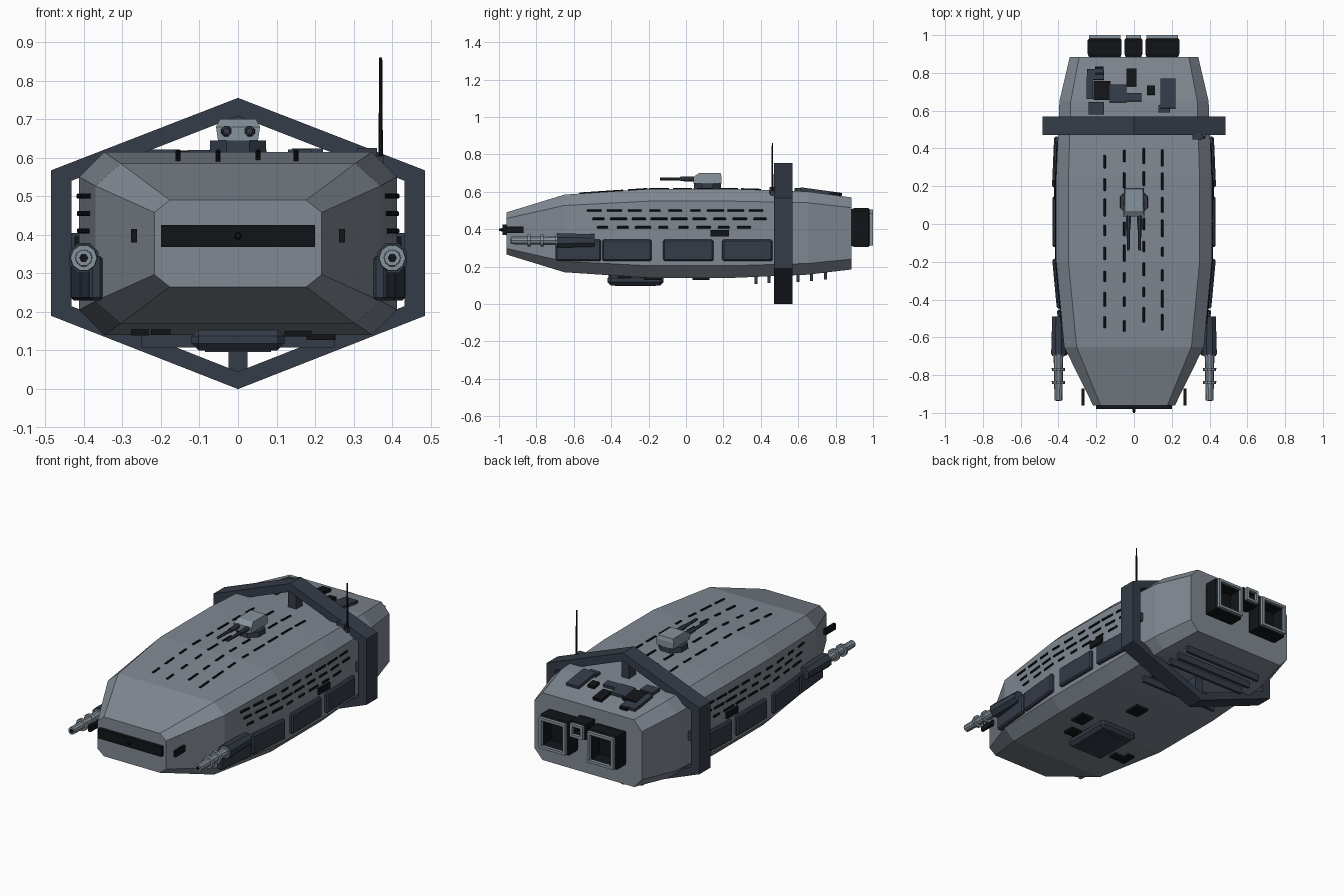
import bpy, bmesh, math, random
from mathutils import Matrix

if "Cube" in bpy.data.objects:
    bpy.data.objects.remove(bpy.data.objects["Cube"])
random.seed(4)


def material(name, rgb):
    m = bpy.data.materials.new(name)
    m.diffuse_color = (*rgb, 1)
    m.use_nodes = True
    m.node_tree.nodes["Principled BSDF"].inputs["Base Color"].default_value = m.diffuse_color
    return m


HULL = material("hull_grey", (0.22, 0.25, 0.29))
DARK = material("dark_blue_grey", (0.035, 0.045, 0.065))
BLACK = material("near_black", (0.006, 0.007, 0.009))
STEEL = material("steel", (0.24, 0.29, 0.33))


def finish(name, bm, mat):
    bmesh.ops.recalc_face_normals(bm, faces=bm.faces)
    me = bpy.data.meshes.new(name)
    bm.to_mesh(me)
    bm.free()
    ob = bpy.data.objects.new(name, me)
    bpy.context.collection.objects.link(ob)
    me.materials.append(mat)
    return ob


def box(name, loc, size, mat, bevel=0, yaw=0, pitch=0):
    bm = bmesh.new()
    bmesh.ops.create_cube(bm, size=1)
    bmesh.ops.scale(bm, vec=size, verts=bm.verts)
    if bevel:
        bmesh.ops.bevel(bm, geom=bm.edges[:], offset=bevel, segments=1, affect='EDGES')
    ob = finish(name, bm, mat)
    ob.location = loc
    ob.rotation_euler = (pitch, 0, yaw)
    return ob


def rod(name, loc, r1, r2, length, mat, sides=8, axis='Z'):
    bm = bmesh.new()
    bmesh.ops.create_cone(bm, cap_ends=True, segments=sides, radius1=r1, radius2=r2, depth=length)
    bmesh.ops.rotate(bm, verts=bm.verts, matrix=Matrix.Rotation(math.pi / sides, 3, 'Z'))
    if axis == 'Y':   # first radius faces the rear
        bmesh.ops.rotate(bm, verts=bm.verts, matrix=Matrix.Rotation(math.pi / 2, 3, 'X'))
    ob = finish(name, bm, mat)
    ob.location = loc
    return ob


def loft(name, rings, mat, closed=False):
    bm = bmesh.new()
    vs = [[bm.verts.new(p) for p in r] for r in rings]
    n = len(vs[0])
    pairs = list(zip(vs, vs[1:])) + ([(vs[-1], vs[0])] if closed else [])
    for a, b in pairs:
        for i in range(n):
            bm.faces.new((a[i], a[(i + 1) % n], b[(i + 1) % n], b[i]))
    if not closed:
        bm.faces.new(vs[0])
        bm.faces.new(vs[-1])
    return finish(name, bm, mat)


# hull stations: y, half width, bottom, top, side chamfer, height chamfer
STATIONS = [(-0.96, 0.217, 0.265, 0.49, 0.04, 0.032), (-0.65, 0.37, 0.17, 0.585, 0.066, 0.058),
            (-0.2, 0.412, 0.14, 0.615, 0.065, 0.065), (0.25, 0.412, 0.14, 0.615, 0.065, 0.065),
            (0.65, 0.395, 0.157, 0.602, 0.06, 0.06), (0.885, 0.34, 0.185, 0.57, 0.05, 0.055)]


def station(y):
    for a, b in zip(STATIONS, STATIONS[1:]):
        if y <= b[0]:
            t = (y - a[0]) / (b[0] - a[0])
            d = b[0] - a[0]
            w, z0, z1 = (a[i] + (b[i] - a[i]) * t for i in (1, 2, 3))
            return w, z0, z1, math.atan((b[1] - a[1]) / d), math.atan((b[3] - a[3]) / d)


# main hull
loft("hull", [[(w - c, y, t), (w, y, t - h), (w, y, b + h), (w - c, y, b),
               (c - w, y, b), (-w, y, b + h), (-w, y, t - h), (c - w, y, t)]
              for y, w, b, t, c, h in STATIONS], HULL)

# hexagonal frame around the rear and its struts
outer = [(0, 0.755), (0.485, 0.567), (0.485, 0.19), (0, 0), (-0.485, 0.19), (-0.485, 0.567)]
inner = [(0, 0.708), (0.432, 0.54), (0.432, 0.215), (0, 0.045), (-0.432, 0.215), (-0.432, 0.54)]
loft("ring_frame", [[(x, y, z) for x, z in p] for p, y in
                    ((outer, 0.47), (outer, 0.57), (inner, 0.57), (inner, 0.47))], DARK, closed=True)
box("frame_strut_top", (0, 0.52, 0.66), (0.05, 0.06, 0.13), DARK)
box("frame_strut_bottom", (0, 0.52, 0.1), (0.05, 0.06, 0.13), DARK)

# engines: open square nozzles with steel rims
for x, z, w, h in ((-0.155, 0.4, 0.18, 0.19), (0.15, 0.4, 0.18, 0.19), (-0.003, 0.468, 0.095, 0.09)):
    def square(k, y):
        return [(x + sx * (w / 2 - k), y, z + sz * (h / 2 - k))
                for sx, sz in ((-1, -1), (1, -1), (1, 1), (-1, 1))]
    loft("engine_body", [square(0.012, 0.87), square(0, 0.9), square(0, 0.975), square(0.01, 0.985),
                         square(0.022, 0.985), square(0.03, 0.92)], BLACK)
    loft("engine_rim", [square(0.007, 0.98), square(0.007, 1.0), square(0.022, 1.0), square(0.022, 0.98)],
         STEEL, closed=True)

# nose window, probe and side slots
box("nose_window", (0, -0.965, 0.397), (0.4, 0.03, 0.056), BLACK)
rod("nose_probe", (0, -0.985, 0.397), 0.012, 0.006, 0.03, BLACK, 8, 'Y')

for s in (-1, 1):
    box("nose_side_slot", (s * 0.27, -0.915, 0.397), (0.015, 0.09, 0.035), BLACK)
    box("frame_strut_side", (s * 0.42, 0.52, 0.38), (0.05, 0.06, 0.05), DARK)
    # armour panels
    for y0, y1, z1 in ((-0.7, -0.45, 0.345), (-0.45, -0.18, 0.345), (-0.125, 0.15, 0.345), (0.19, 0.465, 0.345)):
        y = (y0 + y1) / 2
        w, _, _, yaw, _ = station(y)
        box("side_panel", (s * (w + 0.002), y, (0.23 + z1) / 2), (0.036, y1 - y0 - 0.006, z1 - 0.23),
            DARK, 0.008, -s * yaw)
    box("side_hatch", (s * 0.412, 0.18, 0.378), (0.025, 0.1, 0.036), BLACK)
    # forward gun
    gx, gz = s * 0.4, 0.34
    rod("gun_mount", (gx, -0.59, gz), 0.036, 0.042, 0.2, DARK, 8, 'Y')
    rod("gun_barrel", (gx, -0.78, gz), 0.027, 0.021, 0.31, STEEL, 10, 'Y')
    for y in (-0.69, -0.77, -0.84):
        rod("gun_ring", (gx, y, gz), 0.036, 0.034, 0.016, STEEL, 10, 'Y')
    rod("gun_bore", (gx, -0.936, gz), 0.012, 0.012, 0.004, BLACK, 6, 'Y')
    # side vent slits in three rows
    for row, z in enumerate((0.5, 0.455, 0.41)):
        for i in range(9):
            y = -0.49 + i * 0.108 + row * 0.022
            if y > 0.41:
                continue
            w, _, _, yaw, _ = station(y)
            box("side_slit", (s * w, y, z), (0.012, random.uniform(0.05, 0.095), 0.013), BLACK, 0.003, -s * yaw)

# roof vent slits
for x, ya, yb in ((-0.155, 0.33, -0.52), (-0.052, 0.36, -0.54), (0.052, 0.36, -0.48), (0.15, 0.35, -0.52)):
    for i in range(8):
        y = ya + (yb - ya) * i / 7
        _, _, t, _, pitch = station(y)
        box("roof_slit", (x, y, t), (0.013, random.uniform(0.05, 0.095), 0.012), BLACK, 0.003, 0, pitch)

# roof turret
rod("turret_base", (0, 0.115, 0.626), 0.08, 0.078, 0.036, DARK, 8)
head = [(-0.075, 0.645, 0.04), (-0.075, 0.68, 0.045), (-0.045, 0.7, 0.035), (0.07, 0.7, 0.035),
        (0.075, 0.68, 0.045), (0.075, 0.645, 0.04)]
loft("turret_head", [[(s * (w + d), 0.115 + y, z) for y, z, w in head]
                     for s, d in ((-1, 0.012), (1, 0.012))], STEEL)
for x in (-0.03, 0.03):
    rod("turret_barrel", (x, -0.045, 0.669), 0.011, 0.008, 0.19, DARK, 8, 'Y')
    rod("turret_barrel_sleeve", (x, 0.01, 0.669), 0.015, 0.013, 0.08, DARK, 8, 'Y')

# antenna
rod("antenna", (0.37, 0.462, 0.72), 0.006, 0.004, 0.28, BLACK, 6)
box("antenna_base", (0.335, 0.465, 0.605), (0.05, 0.035, 0.04), DARK)
box("antenna_bracket", (0.36, 0.462, 0.592), (0.035, 0.02, 0.025), DARK)

# machinery on the rear deck: x, y, width, length
for x, y, w, l, m in ((-0.205, 0.79, 0.09, 0.055, DARK), (-0.185, 0.81, 0.045, 0.045, BLACK),
                      (-0.013, 0.775, 0.055, 0.095, BLACK), (-0.085, 0.69, 0.09, 0.095, DARK),
                      (-0.17, 0.705, 0.09, 0.1, BLACK), (-0.235, 0.72, 0.035, 0.12, DARK),
                      (-0.2, 0.612, 0.08, 0.065, DARK), (0.0, 0.67, 0.08, 0.045, DARK),
                      (0.09, 0.707, 0.042, 0.05, BLACK), (0.18, 0.69, 0.08, 0.16, DARK),
                      (0.16, 0.61, 0.06, 0.04, DARK)):
    _, _, t, _, pitch = station(y)
    box("deck_machinery", (x, y, t), (w, l, 0.034), m, 0, 0, pitch)

# belly hatch, plates and rear cooling strips
box("belly_hatch", (0, -0.27, 0.128), (0.24, 0.3, 0.056), DARK, 0.018)
box("belly_hatch_cover", (0, -0.27, 0.1), (0.17, 0.22, 0.008), DARK)
for x, y, w, l in ((0.215, -0.18, 0.075, 0.09), (0.045, 0.08, 0.08, 0.09),
                   (0.155, -0.33, 0.07, 0.07), (-0.255, -0.37, 0.045, 0.09), (-0.2, -0.39, 0.05, 0.05)):
    box("belly_plate", (x, y, station(y)[1]), (w, l, 0.025), BLACK)
for y in (0.375, 0.445, 0.6, 0.67, 0.745):
    box("belly_strip", (0, y, station(y)[1] - 0.012), (0.5, 0.016, 0.05), DARK)
